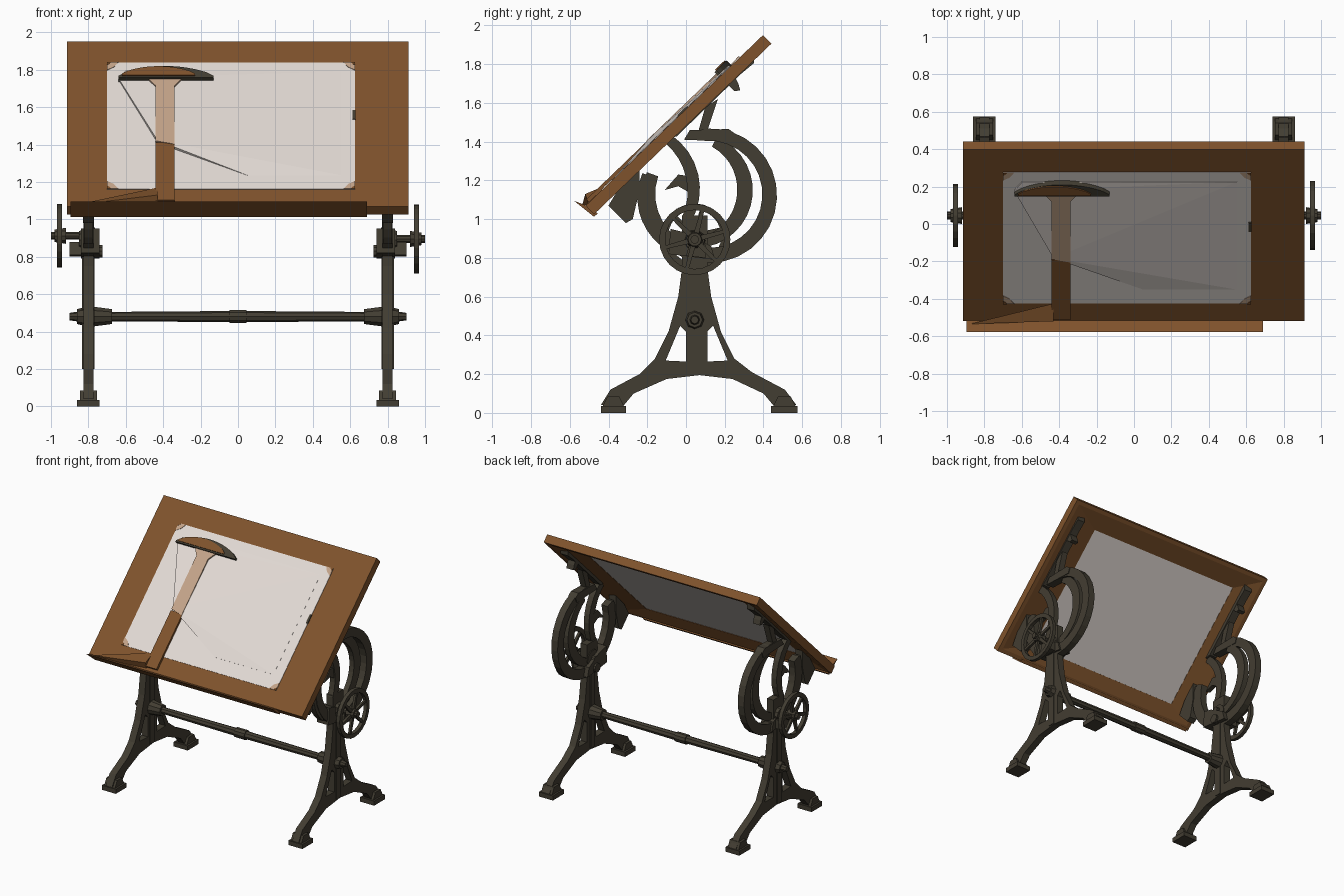
import bpy, bmesh, math
from mathutils import Matrix, Vector

cube = bpy.data.objects.get("Cube")
if cube:
    bpy.data.objects.remove(cube, do_unlink=True)


def material(name, rgb):
    m = bpy.data.materials.new(name)
    m.use_nodes = True
    m.diffuse_color = (*rgb, 1)
    m.node_tree.nodes["Principled BSDF"].inputs["Base Color"].default_value = (*rgb, 1)
    return m


WOOD = material("brown wood", (0.213, 0.086, 0.025))
PAPER = material("pale paper", (0.76, 0.70, 0.66))
TAN = material("light tan", (0.55, 0.37, 0.25))
IRON = material("dark iron", (0.055, 0.047, 0.032))

# Side plane: local x -> y, local y -> z, local z -> x
SIDE = Matrix(((0, 0, 1, 0), (1, 0, 0, 0), (0, 1, 0, 0), (0, 0, 0, 1)))
TILT = math.radians(43.9)
BOARD = Matrix.Translation((0, -0.06, 1.51)) @ Matrix.Rotation(TILT, 4, 'X')


def add_mesh(name, mesh, mat, matrix=Matrix()):
    mesh.materials.clear()
    mesh.materials.append(mat)
    ob = bpy.data.objects.new(name, mesh)
    bpy.context.collection.objects.link(ob)
    ob.matrix_world = matrix
    return ob


def add_bmesh(name, bm, mat, matrix=Matrix()):
    mesh = bpy.data.meshes.new(name)
    bm.to_mesh(mesh)
    bm.free()
    return add_mesh(name, mesh, mat, matrix)


def plate(name, outlines, mat, frame, depth, half):
    """Filled outlines (later ones are holes), extruded both ways."""
    cu = bpy.data.curves.new(name, 'CURVE')
    cu.dimensions, cu.fill_mode, cu.extrude = '2D', 'BOTH', half
    for pts in outlines:
        sp = cu.splines.new('POLY')
        sp.points.add(len(pts) - 1)
        for p, co in zip(sp.points, pts):
            p.co = (*co, 0, 1)
        sp.use_cyclic_u = True
        sp.use_smooth = False
    tmp = bpy.data.objects.new(name + "_outline", cu)
    bpy.context.collection.objects.link(tmp)
    dg = bpy.context.evaluated_depsgraph_get()
    mesh = bpy.data.meshes.new_from_object(tmp.evaluated_get(dg))
    bpy.data.objects.remove(tmp, do_unlink=True)
    return add_mesh(name, mesh, mat, frame @ Matrix.Translation((0, 0, depth)))


def hull(name, points, mat, matrix=Matrix()):
    bm = bmesh.new()
    for p in points:
        bm.verts.new(p)
    bmesh.ops.convex_hull(bm, input=bm.verts)
    return add_bmesh(name, bm, mat, matrix)


def rod(name, x0, x1, y, z, r0, r1=None, sides=10):
    """Round part lying along x."""
    bm = bmesh.new()
    bmesh.ops.create_cone(bm, cap_ends=True, segments=sides, radius1=r0,
                          radius2=r0 if r1 is None else r1, depth=abs(x1 - x0))
    turn = math.pi / 2 if x1 > x0 else -math.pi / 2
    return add_bmesh(name, bm, IRON, Matrix.Translation(((x0 + x1) / 2, y, z))
                     @ Matrix.Rotation(turn, 4, 'Y'))


def arc(cy, cz, r, a0, a1, width, taper=1.0, n=14):
    """Outline of a curved strip, narrowing towards its ends by taper."""
    outer, inner = [], []
    for i in range(n + 1):
        t = i / n
        a = math.radians(a0 + (a1 - a0) * t)
        w = width / 2 * (taper + (1 - taper) * math.sin(math.pi * t))
        for side, rad in ((outer, r + w), (inner, r - w)):
            side.append((cy + rad * math.cos(a), cz + rad * math.sin(a)))
    return outer + inner[::-1]


def rect(x0, x1, y0, y1):
    return [(x0, y0), (x1, y0), (x1, y1), (x0, y1)]


def on_board(v, w):
    p = BOARD @ Vector((0, v, w))
    return p.y, p.z


# Tilted board: frame with a hollow underside
PX0, PX1, PY0, PY1 = -0.70, 0.625, -0.505, 0.47
H = 0.635
levels = [(rect(-0.915, 0.912, -H, H), 0), (rect(PX0, PX1, PY0, PY1), 0),
          (rect(PX0, PX1, PY0, PY1), -0.025),
          (rect(-0.885, 0.88, -H + 0.03, H - 0.03), -0.062),
          (rect(-0.915, 0.912, -H, H), -0.062)]
bm = bmesh.new()
loops = [[bm.verts.new((x, y, w)) for x, y in pts] for pts, w in levels]
for a, b in zip(loops, loops[1:] + loops[:1]):
    for i in range(4):
        j = (i + 1) % 4
        bm.faces.new((a[i], a[j], b[j], b[i]))
bmesh.ops.recalc_face_normals(bm, faces=bm.faces)
add_bmesh("board_frame", bm, WOOD, BOARD)

# Drawing sheet with rounded, worn corners and a small edge clip
plate("drawing_sheet", [rect(PX0, PX1, PY0, PY1)], PAPER, BOARD, -0.01, 0.013)
for i, (x, y) in enumerate(((PX0, PY0), (PX1, PY0), (PX1, PY1), (PX0, PY1))):
    sx, sy = (1 if x < 0 else -1), (1 if y < 0 else -1)
    for name, size, mat, w in (("worn_corner", 0.06, TAN, 0.004), ("corner_trim", 0.022, WOOD, 0.006)):
        plate(f"{name}_{i}", [[(x, y), (x + sx * size, y), (x + sx * size * 0.6, y + sy * size * 0.6),
                               (x, y + sy * size)]], mat, BOARD, w, 0.002)
plate("edge_clip", [rect(0.612, 0.628, 0.03, 0.1)], IRON, BOARD, 0.004, 0.004)

# Part of the sheet lifted where it lies over the ruler
fold = [(-0.64, 0.34, 0.014), (-0.43, -0.15, 0.022), (0.05, -0.4, 0.004), (0.55, -0.4, 0.004),
        (0.55, 0.4, 0.004), (-0.6, 0.4, 0.01)]
hull("lifted_sheet", fold + [(x, y, 0) for x, y, w in fold], PAPER, BOARD)

# Pencil ledge, with a folded flap running up to the ruler
plate("pencil_ledge", [[(-0.578, 1.095), (-0.515, 1.07), (-0.455, 1.03), (-0.475, 1.012)]],
      WOOD, SIDE, -0.1025, 0.7925)
hull("ledge_flap", [(-0.88, -0.535, 1.075), (-0.43, -0.425, 1.17), (-0.43, -0.52, 1.13),
                    (-0.43, -0.5, 1.07)], WOOD)

# T-square: lower blade, pale upper blade, flared neck and curved head
plate("ruler_blade_lower", [rect(-0.44, -0.34, -0.61, -0.165)], WOOD, BOARD, 0.011, 0.01)
plate("ruler_blade_upper", [[(-0.44, -0.155), (-0.34, -0.18), (-0.34, 0.27), (-0.29, 0.34),
                             (-0.49, 0.34), (-0.44, 0.27)]], TAN, BOARD, 0.018, 0.006)


def head(x0, x1, base, rise):
    n = 14
    top = [(x0 + (x1 - x0) * i / n, base + 0.012 + rise * math.sin(math.pi * i / n) ** 0.7)
           for i in range(n + 1)]
    return [(x1, base), (x0, base)] + top


plate("ruler_head_base", [head(-0.64, -0.13, 0.322, 0.075)], IRON, BOARD, 0.018, 0.018)
plate("ruler_head_top", [head(-0.62, -0.23, 0.333, 0.056)], WOOD, BOARD, 0.037, 0.006)

# Side stands
CY = 0.045
leg = [(-0.44, 0.04), (-0.39, 0.12), (-0.24, 0.2), (-0.16, 0.28), (-0.09, 0.42), (-0.04, 0.6),
       (-0.02, 0.75), (-0.02, 1.02), (0.11, 1.02), (0.11, 0.75), (0.13, 0.6), (0.18, 0.42),
       (0.25, 0.28), (0.34, 0.21), (0.51, 0.12), (0.57, 0.04), (0.45, 0.04), (0.4, 0.1),
       (0.24, 0.175), (0.07, 0.195), (-0.1, 0.175), (-0.27, 0.1), (-0.32, 0.04)]
hole = [(-0.105, 0.27), (0, 0.265), (0, 0.42), (-0.03, 0.45)]
hole_back = [(0.11 - y, z) for y, z in hole]

for s, side, wheel_z, wheel_r in ((1, "left", 0.895, 0.168), (-1, "right", 0.912, 0.153)):
    def flat(name, pts, half, x=0.8, holes=()):
        plate(f"{side}_{name}", [pts, *holes], IRON, SIDE, s * x, half)

    def bar(name, x0, x1, y, z, *radii, sides=10):
        rod(f"{side}_{name}", s * x0, s * x1, y, z, *radii, sides=sides)

    flat("leg", leg, 0.027, holes=(hole, hole_back))
    flat("leg_rib", rect(0.02, 0.07, 0.2, 0.8), 0.033)
    for name, y0, y1 in (("front_foot", -0.44, -0.31), ("back_foot", 0.44, 0.575)):
        flat(name, rect(y0, y1, 0, 0.035), 0.06)
        flat(name + "_top", [(y0 + 0.01, 0.035), (y1 - 0.01, 0.035), (y1 - 0.035, 0.085),
                             (y0 + 0.035, 0.085)], 0.046)

    # Tilting quadrants and arms
    flat("outer_ring", arc(0.12, 1.125, 0.312, 160, 455, 0.078, 0.8, 24), 0.027)
    flat("front_quadrant", arc(0.12, 1.125, 0.325, 162, 225, 0.095, 0.8, 8), 0.023)
    flat("inner_ring", arc(0.03, 1.15, 0.275, -75, 65, 0.08, 0.7), 0.02, 0.79)
    flat("curved_arm", arc(-0.29, 1.15, 0.33, -28, 54, 0.065, 0.8, 8), 0.022, 0.805)
    flat("pawl", [(-0.11, 1.15), (-0.04, 1.23), (0.03, 1.22), (0.03, 1.13), (-0.04, 1.17)], 0.018)
    flat("ring_cap", [(-0.01, 1.41), (0.24, 1.4), (0.255, 1.44), (0.22, 1.465), (0.02, 1.46)], 0.032)
    flat("strut", [(0.06, 1.44), (0.105, 1.44), (0.165, 1.62), (0.1, 1.58)], 0.024)
    flat("board_rail", [on_board(*p) for p in ((-0.1, -0.03), (0.54, -0.03), (0.5, -0.072),
                                               (0.42, -0.066), (-0.05, -0.068))], 0.032)
    flat("front_clamp", [(-0.4, 1.07), (-0.31, 0.98), (-0.275, 1.0), (-0.24, 1.15), (-0.24, 1.27),
                         (-0.34, 1.17)], 0.03)
    flat("rail_catch", [(0.21, 1.7), (0.25, 1.66), (0.28, 1.665), (0.27, 1.7), (0.25, 1.74)], 0.03)

    # Gear bracket, shaft and hand wheel
    bar("gear_housing", 0.765, 0.85, CY, 0.89, 0.07, 0.05)
    flat("gear_bracket", [(-0.09, 0.82), (0.15, 0.79), (0.13, 0.86), (0.0, 0.93), (-0.08, 0.95)],
         0.05, 0.79)
    flat("outer_lug", [(0.0, 0.81), (0.1, 0.8), (0.1, 0.87), (0.02, 0.88)], 0.04, 0.86)
    bar("inner_boss", 0.725, 0.78, CY, 0.83, 0.035)
    bar("wheel_shaft", 0.74, 1.0, CY, wheel_z, 0.022)
    bar("wheel_hub", 0.92, 0.98, CY, wheel_z, 0.045, 0.035)
    rim = arc(CY, wheel_z, wheel_r, 0, 360, 0.032, n=24)
    flat("wheel_rim", rim[:24], 0.014, 0.955, holes=(rim[26:],))
    c = Vector((CY, wheel_z))
    for k in range(6):
        a = math.radians(60 * k + 15)
        d, n = Vector((math.cos(a), math.sin(a))), Vector((-math.sin(a), math.cos(a)))
        tip = c + d * (wheel_r - 0.01)
        flat(f"wheel_spoke_{k}", [c + d * 0.02 + n * 0.014, tip + n * 0.009,
                                  tip - n * 0.009, c + d * 0.02 - n * 0.014], 0.009, 0.955)

    # Crossbar fittings
    bar("crossbar_collar", 0.675, 0.77, CY, 0.48, 0.042, 0.055)
    bar("crossbar_nut", 0.82, 0.86, CY, 0.48, 0.05, 0.04, sides=8)
    bar("crossbar_end", 0.86, 0.9, CY, 0.48, 0.026, 0.02, sides=8)
    bar("crossbar_half", 0.0, 0.82, CY, 0.48, 0.03, 0.024, sides=8)

rod("crossbar_middle", -0.045, 0.045, CY, 0.48, 0.037)
